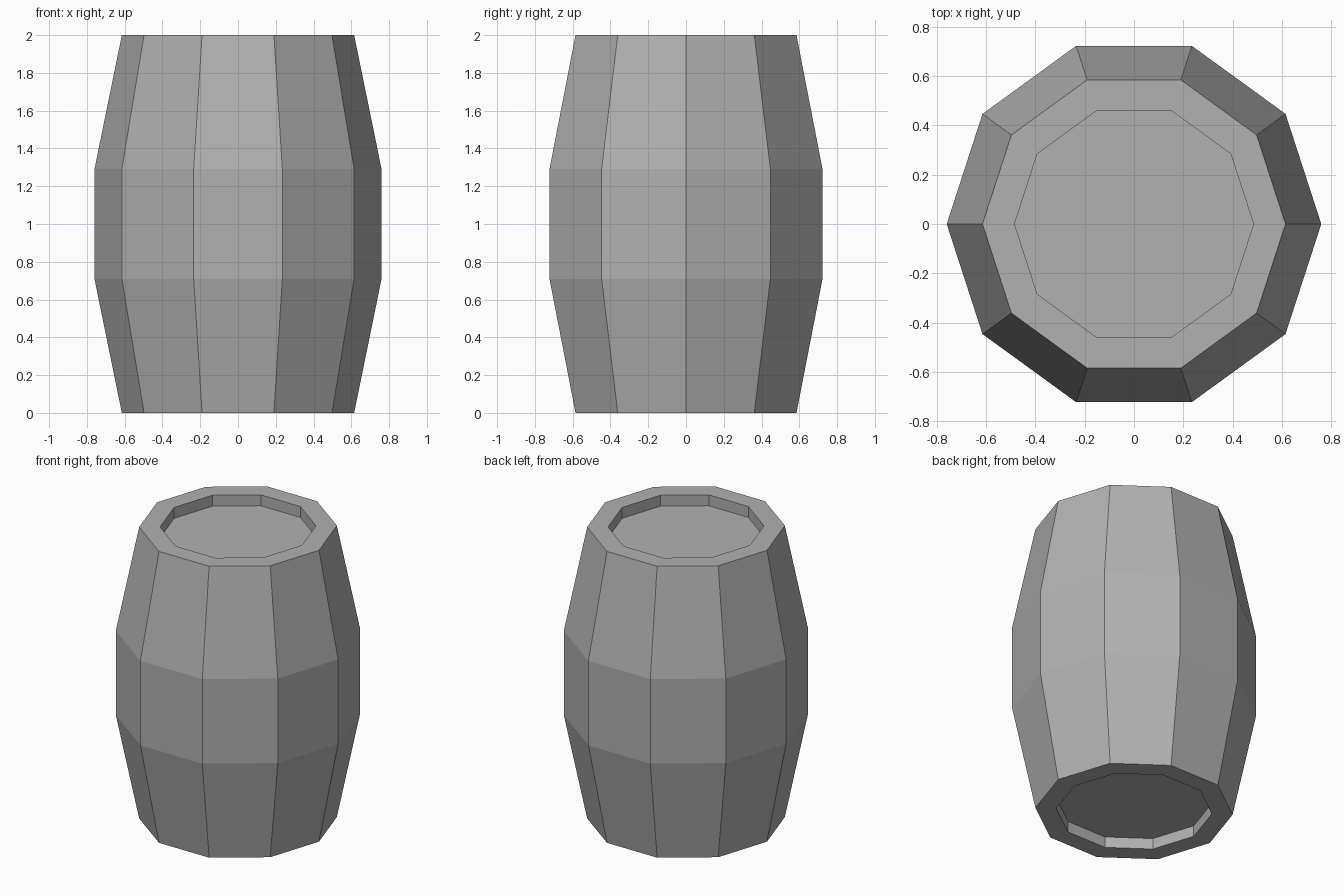
import bpy, bmesh
from math import cos, sin, tau

if "Cube" in bpy.data.objects:
    bpy.data.objects.remove(bpy.data.objects["Cube"])

SIDES = 10
# Barrel profile (radius, height): bottom recess, bulging staves, top recess
PROFILE = [(0.485, 0.075), (0.485, 0.0), (0.615, 0.0), (0.76, 0.71),
           (0.76, 1.29), (0.615, 2.0), (0.485, 2.0), (0.485, 1.925)]

bm = bmesh.new()
rings = [[bm.verts.new((r * cos(tau * i / SIDES), r * sin(tau * i / SIDES), z))
          for i in range(SIDES)] for r, z in PROFILE]

# Staves, rims and recess walls
for a, b in zip(rings, rings[1:]):
    for i in range(SIDES):
        j = (i + 1) % SIDES
        bm.faces.new((a[i], a[j], b[j], b[i]))

# Sunken bottom and lid
bm.faces.new(rings[0][::-1])
bm.faces.new(rings[-1])
bmesh.ops.recalc_face_normals(bm, faces=bm.faces)

mesh = bpy.data.meshes.new("barrel")
bm.to_mesh(mesh)
bm.free()

# Dark grey finish
grey = bpy.data.materials.new("dark_grey")
grey.diffuse_color = (0.44, 0.44, 0.44, 1)
grey.use_nodes = True
grey.node_tree.nodes["Principled BSDF"].inputs["Base Color"].default_value = grey.diffuse_color
mesh.materials.append(grey)
bpy.context.collection.objects.link(bpy.data.objects.new("barrel", mesh))
